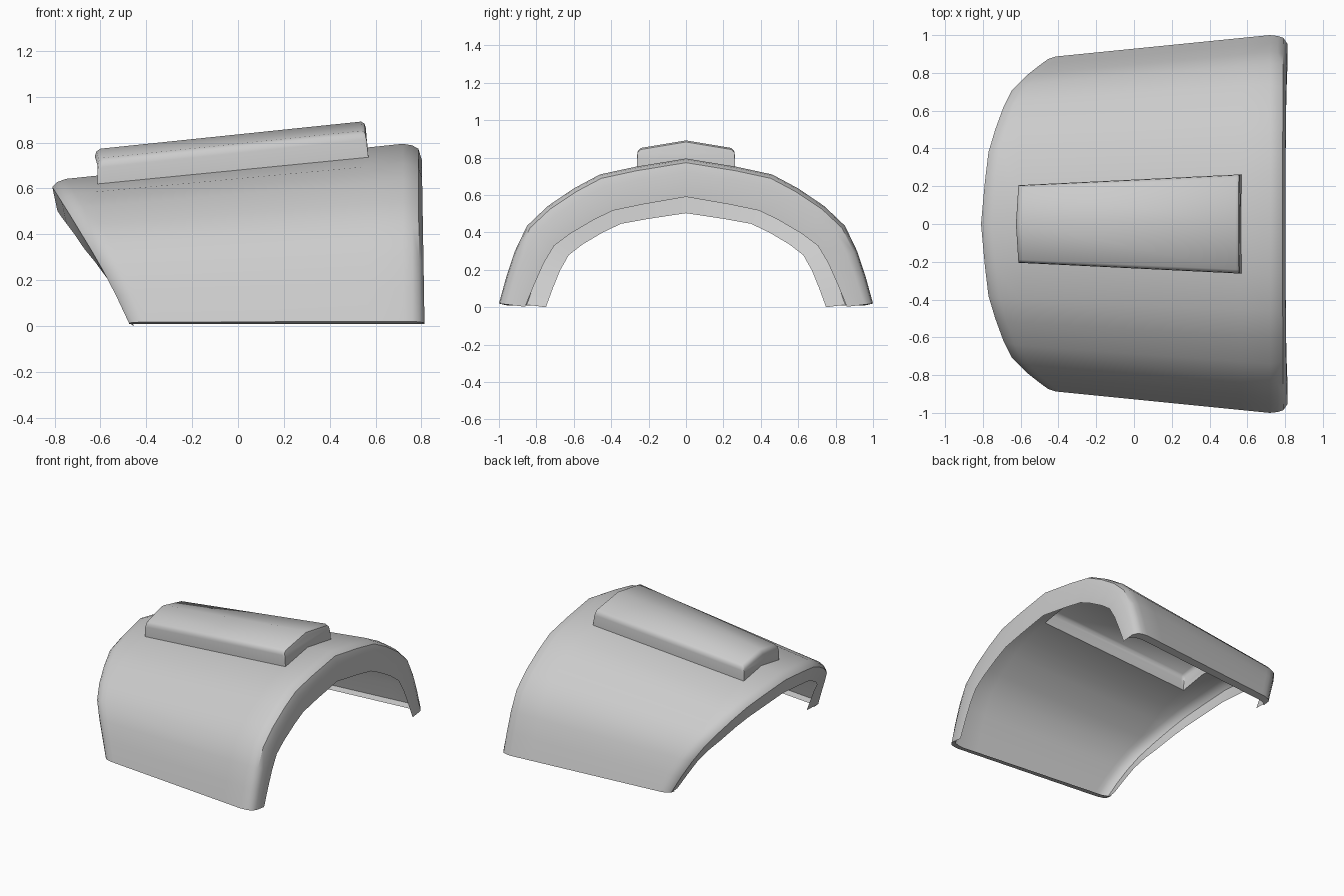
import bpy, bmesh, math

if "Cube" in bpy.data.objects:
    bpy.data.objects.remove(bpy.data.objects["Cube"])

# Arch profile (y, z) of the skin at the wide end, from foot to crown
HALF = [(1.0, 0.02), (0.96, 0.165), (0.915, 0.30), (0.85, 0.435), (0.74, 0.54),
        (0.60, 0.635), (0.46, 0.71), (0.27, 0.751), (0.0, 0.795)]
PROFILE = HALF + [(-y, z) for y, z in reversed(HALF[:-1])]
N = len(PROFILE)
RIB_COLS = (7, 8)            # columns of the arch that open up into the rib
RIB_X0, RIB_X1 = -0.612, 0.566


def to_object(name, bm, angle):
    bmesh.ops.recalc_face_normals(bm, faces=bm.faces)
    me = bpy.data.meshes.new(name)
    bm.to_mesh(me)
    bm.free()
    ob = bpy.data.objects.new(name, me)
    bpy.context.collection.objects.link(ob)
    bpy.ops.object.select_all(action='DESELECT')
    ob.select_set(True)
    bpy.context.view_layer.objects.active = ob
    bpy.ops.object.shade_smooth_by_angle(angle=math.radians(angle))


def normal(i):
    """Outward direction of the arch at profile point i."""
    if i in (0, N - 1):
        return math.copysign(0.99, PROFILE[i][0]), 0.125
    (y0, z0), (y1, z1) = PROFILE[i - 1], PROFILE[i + 1]
    length = math.hypot(y1 - y0, z1 - z0)
    return (z1 - z0) / length, abs(y1 - y0) / length


def station(side, dx, inset):
    """One arch: offset from the slanted end ('L') or at a fixed x ('X', 'R')."""
    pts = []
    for i, (y, z) in enumerate(PROFILE):
        x, d = dx, inset
        if side == 'L':
            x += -0.47 - 0.34 * (z / 0.795) ** 1.1
        if side == 'R':
            d *= 0.68 + 0.32 * min(1, z / 0.7)
            x += 0.012 * (1 - z / 0.795) * min(1, inset / 0.07)
        ny, nz = normal(i)
        ny = math.copysign(ny, y)
        s = 0.72 - min(x, 0.72)
        taper = 0.18 if abs(y) < 0.3 and -0.65 < x < 0.6 else 0.1
        pts.append((x, y * (1 - taper * s) - ny * d * (y != 0),
                    max(0, z * (1 - 0.131 * s) - nz * d)))
    return pts


# Open arched skin with turned-in lips at both ends and along the feet
stations = [
    station('L', 0.022, 0.135), station('L', 0.0, 0.03), station('L', 0.02, 0.01),
    station('L', 0.06, 0.0), station('X', RIB_X0, 0.0), station('X', RIB_X1, 0.0),
    station('X', 0.72, 0.0), station('R', 0.76, 0.007), station('R', 0.787, 0.022),
    station('R', 0.802, 0.07), station('R', 0.802, 0.205)]
# keep the rib-start arch behind the slanted end near the feet
stations[4] = [(max(p[0], q[0] + 0.03),) + p[1:] if p[0] < q[0] + 0.03 else p
               for p, q in zip(stations[4], stations[3])]
for i in range(N):
    x, y, z = stations[4][i]
    s = 0.72 - x
    if i not in (7, 8, 9):
        stations[4][i] = (x, PROFILE[i][0] * (1 - 0.1 * s),
                          PROFILE[i][1] * (1 - 0.131 * s))

bm = bmesh.new()
rows = [[bm.verts.new(p) for p in r] for r in stations]
for k, (a, b) in enumerate(zip(rows, rows[1:])):
    for j in range(N - 1):
        if not (k == 4 and j in RIB_COLS):
            bm.faces.new((a[j], a[j + 1], b[j + 1], b[j]))
for end in (0, N - 1):
    lip = [bm.verts.new((r[end].co.x, r[end].co.y - math.copysign(0.05, r[end].co.y), 0.008))
           for r in rows[1:-1]]
    for k in range(len(lip) - 1):
        bm.faces.new((rows[k + 1][end], rows[k + 2][end], lip[k + 1], lip[k]))
to_object("arched_shell", bm, 40)


# Hollow raised rib along the crown, open underneath
def rib_ring(x, drop, lean=0.0):
    s = 0.72 - x
    top = 0.795 * (1 - 0.131 * s)
    w = 0.27 * (1 - 0.18 * s)
    foot = 0.751 * (1 - 0.131 * s) - top
    half = [(w, foot), (w, 0.035), (w * 0.985, 0.058), (w * 0.92, 0.075)]
    sec = half + [(0, 0.115)] + [(-y, h) for y, h in reversed(half)] + [(0, 0.0)]
    return [(x + lean * (1 - abs(y) / w) * (h > 0) - (0.07 * h if x > 0 else 0), y,
             top + h - (drop if h > 0 else 0)) for y, h in sec]


bm = bmesh.new()
rings = [[bm.verts.new(p) for p in r] for r in (
    rib_ring(RIB_X0, 0.03, -0.013), rib_ring(-0.605, 0.01, -0.012),
    rib_ring(-0.59, 0.0, -0.01), rib_ring(0.545, 0.0),
    rib_ring(0.56, 0.01), rib_ring(RIB_X1, 0.03))]
for a, b in zip(rings, rings[1:]):
    for j in range(len(a) - 2):
        bm.faces.new((a[j], a[j + 1], b[j + 1], b[j]))
bm.faces.new(rings[0])
bm.faces.new(rings[-1])
to_object("raised_rib", bm, 40)
